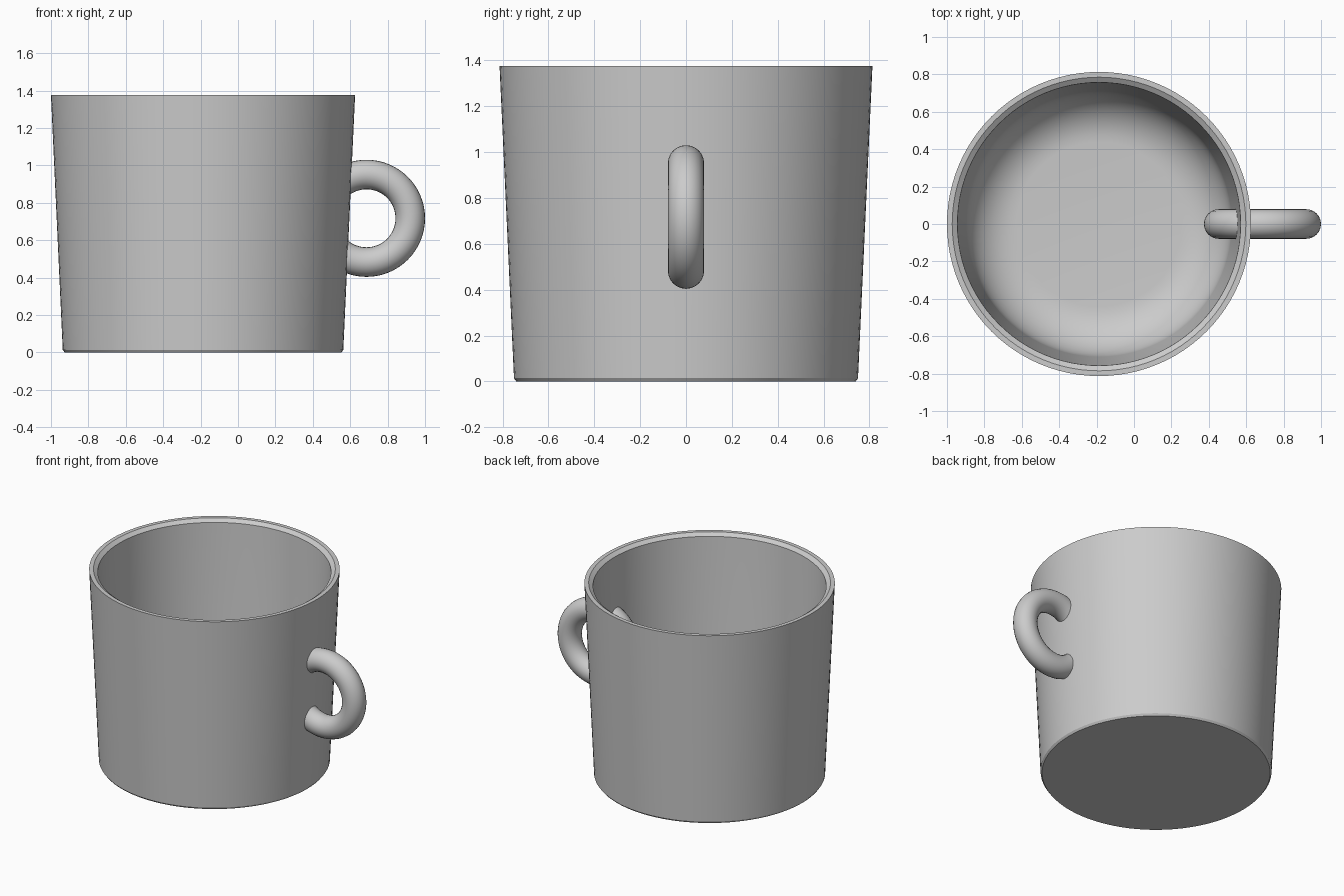
import bpy, bmesh, math

if "Cube" in bpy.data.objects:
    bpy.data.objects.remove(bpy.data.objects["Cube"])

CX = -0.187      # cup axis
SIDES = 96


def lathe(name, profile, x):
    """Spin an (r, z) profile around a vertical axis; ends at r=0 are welded."""
    bm = bmesh.new()
    verts = [bm.verts.new((r, 0, z)) for r, z in profile]
    edges = [bm.edges.new(p) for p in zip(verts, verts[1:])]
    bmesh.ops.spin(bm, geom=verts + edges, cent=(0, 0, 0), axis=(0, 0, 1),
                   angle=math.tau, steps=SIDES, use_duplicate=False)
    bmesh.ops.remove_doubles(bm, verts=bm.verts, dist=1e-4)
    bmesh.ops.recalc_face_normals(bm, faces=bm.faces)
    mesh = bpy.data.meshes.new(name)
    bm.to_mesh(mesh)
    bm.free()
    obj = bpy.data.objects.new(name, mesh)
    bpy.context.collection.objects.link(obj)
    obj.location.x = x
    return obj


def smooth(obj):
    bpy.ops.object.select_all(action='DESELECT')
    obj.select_set(True)
    bpy.context.view_layer.objects.active = obj
    bpy.ops.object.shade_smooth_by_angle(angle=math.radians(30))


# Cup body: outer wall, bevelled rim, inner wall, rounded inner corner, floor
outer = [(0, 0), (0.74, 0), (0.75, 0.014), (0.813, 1.375)]
rim = [(0.785, 1.375), (0.757, 1.355)]
corner = [(0.44 + 0.27 * math.cos(a), 0.33 - 0.27 * math.sin(a))
          for a in (math.radians(90 * i / 10) for i in range(11))]
smooth(lathe("cup_body", outer + rim + corner + [(0, 0.06)], CX))

# Handle: full ring passing through the cup wall
bpy.ops.mesh.primitive_torus_add(major_radius=0.234, minor_radius=0.079,
                                 major_segments=64, minor_segments=24,
                                 location=(0.687, 0, 0.717),
                                 rotation=(math.pi / 2, 0, 0))
handle = bpy.context.object
handle.name = "handle"
smooth(handle)
